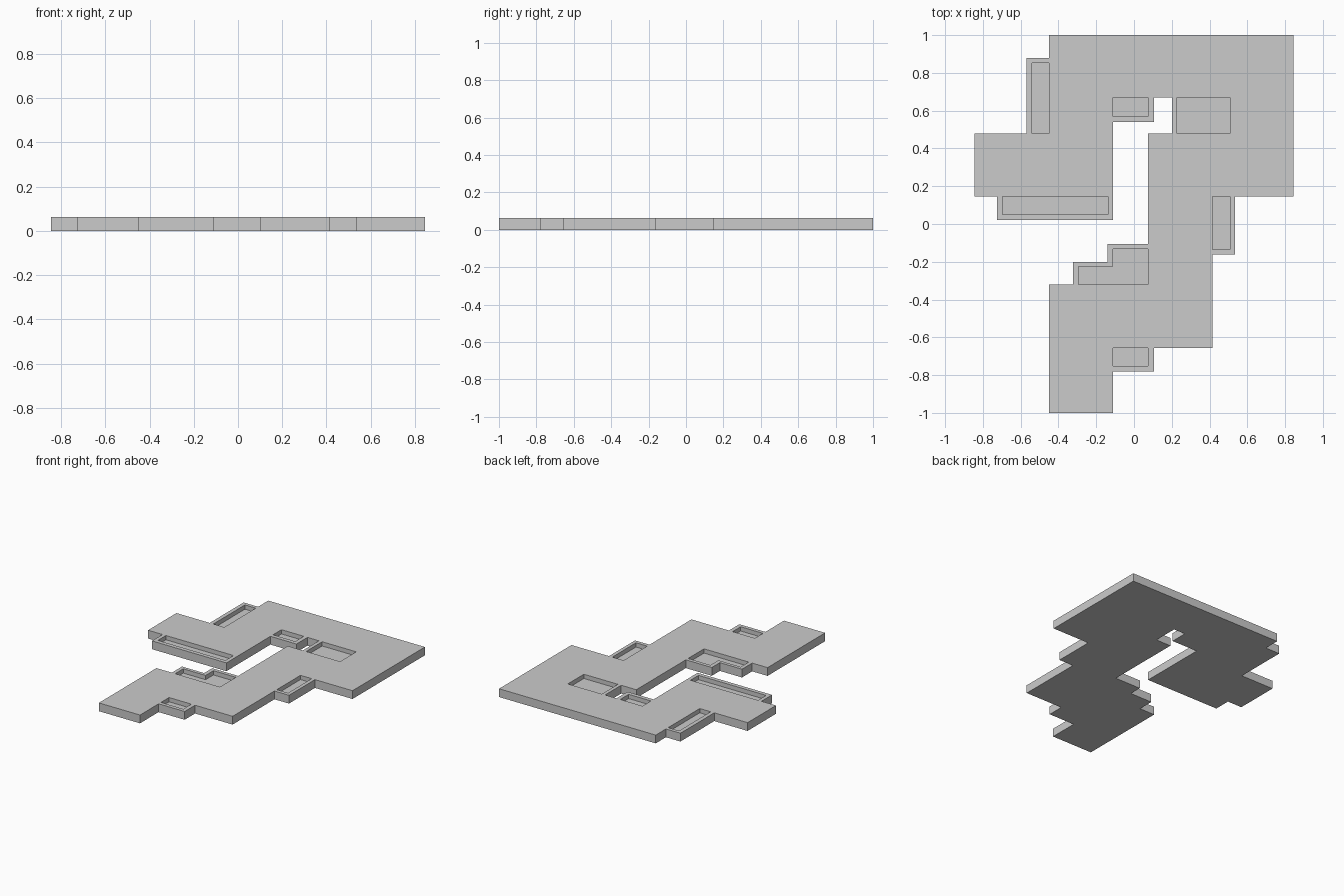
import bpy, bmesh

if "Cube" in bpy.data.objects:
    bpy.data.objects.remove(bpy.data.objects["Cube"])

HEIGHT, FLOOR = 0.062, 0.03


def prism(name, pts, z0, z1):
    """Extrude a flat outline from z0 to z1."""
    bm = bmesh.new()
    face = bm.faces.new([bm.verts.new((x, y, z0)) for x, y in pts])
    ext = bmesh.ops.extrude_face_region(bm, geom=[face])
    verts = [v for v in ext["geom"] if isinstance(v, bmesh.types.BMVert)]
    bmesh.ops.translate(bm, verts=verts, vec=(0, 0, z1 - z0))
    bmesh.ops.recalc_face_normals(bm, faces=bm.faces)
    mesh = bpy.data.meshes.new(name)
    bm.to_mesh(mesh)
    bm.free()
    ob = bpy.data.objects.new(name, mesh)
    bpy.context.collection.objects.link(ob)
    return ob


def rect(x0, y0, x1, y1):
    return [(x0, y0), (x1, y0), (x1, y1), (x0, y1)]


# Stepped floor slab outline, including the small side trays
outline = [
    (-0.45, 1), (0.845, 1), (0.845, 0.145), (0.535, 0.145), (0.535, -0.162),
    (0.415, -0.162), (0.415, -0.657), (0.105, -0.657), (0.105, -0.78),
    (-0.11, -0.78), (-0.11, -1), (-0.45, -1), (-0.45, -0.32),
    (-0.323, -0.32), (-0.323, -0.2), (-0.14, -0.2), (-0.14, -0.105),
    (0.075, -0.105), (0.075, 0.48), (0.2, 0.48), (0.2, 0.67), (0.105, 0.67),
    (0.105, 0.54), (-0.11, 0.54), (-0.11, 0.02), (-0.725, 0.02),
    (-0.725, 0.145), (-0.845, 0.145), (-0.845, 0.48), (-0.57, 0.48),
    (-0.57, 0.88), (-0.45, 0.88)]
slab = prism("floor_slab", outline, 0, HEIGHT)

# Sunken rectangular pockets and one L-shaped pocket
pockets = [
    rect(-0.54, 0.48, -0.45, 0.853),
    rect(-0.11, 0.57, 0.075, 0.67),
    rect(0.227, 0.48, 0.508, 0.67),
    rect(-0.697, 0.05, -0.138, 0.145),
    rect(0.415, -0.135, 0.508, 0.145),
    rect(-0.11, -0.752, 0.075, -0.657),
    [(-0.295, -0.32), (0.075, -0.32), (0.075, -0.132), (-0.11, -0.132),
     (-0.11, -0.225), (-0.295, -0.225)]]
cutters = []
for i, pts in enumerate(pockets):
    cutter = prism(f"pocket_cutter_{i}", pts, FLOOR, HEIGHT + 0.05)
    cutter.hide_render = True
    mod = slab.modifiers.new(f"pocket_{i}", 'BOOLEAN')
    mod.operation = 'DIFFERENCE'
    mod.solver = 'EXACT'
    mod.object = cutter
    cutters.append(cutter)

# Bake the pockets and remove the cutters
deps = bpy.context.evaluated_depsgraph_get()
baked = bpy.data.meshes.new_from_object(slab.evaluated_get(deps))
slab.modifiers.clear()
slab.data = baked
for cutter in cutters:
    bpy.data.objects.remove(cutter)
